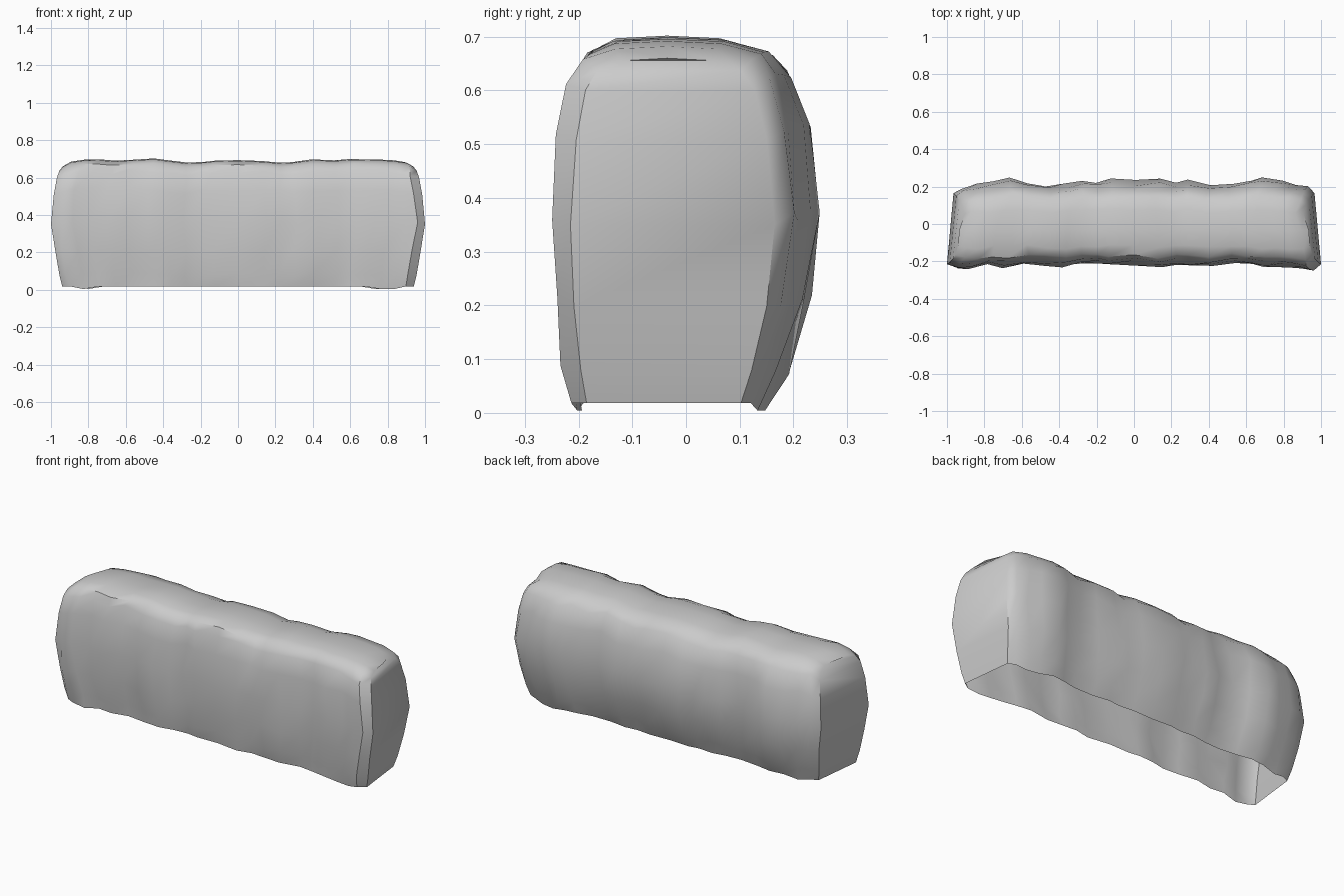
import bpy, bmesh, random

if "Cube" in bpy.data.objects:
    bpy.data.objects.remove(bpy.data.objects["Cube"])

random.seed(4)

# Stations along the length: position, front y, back y, top z
stations = [
    (-1.0, -.215, .165, .66), (-.955, -.24, .195, .685), (-.88, -.235, .215, .695),
    (-.79, -.222, .235, .697), (-.70, -.232, .25, .69), (-.60, -.208, .225, .695),
    (-.48, -.225, .207, .702), (-.38, -.232, .215, .69), (-.29, -.212, .236, .68),
    (-.20, -.207, .225, .683), (-.13, -.218, .24, .69), (0, -.215, .23, .693),
    (.14, -.236, .236, .688), (.23, -.215, .222, .68), (.31, -.222, .234, .682),
    (.42, -.23, .212, .697), (.55, -.207, .213, .692), (.64, -.22, .238, .699),
    (.72, -.235, .25, .697), (.81, -.225, .237, .696), (.89, -.235, .215, .692),
    (.955, -.248, .195, .682), (1.0, -.215, .165, .66),
]
# Half profiles from the base up: height, front width, back width, length
profile = [
    (.025, .86, .62, .94), (.12, .91, .74, .955), (.30, .97, .91, .975),
    (.53, 1.0, 1.0, 1.0), (.77, .95, .91, .985), (.91, .87, .78, .968),
    (.965, .77, .62, .955), (.993, .55, .32, .94),
]


def wobble(a):
    return random.uniform(-a, a)


# Hedge-like block: an open-bottomed shell of lofted cross-sections
bm = bmesh.new()
sections = []
for i, (u, front, back, top) in enumerate(stations):
    end = i in (0, len(stations) - 1)
    sides = []
    for side, width in ((0, front), (1, back)):
        col = []
        for j, row in enumerate(profile):
            x = u * row[3] * (.965 if side else 1.0)
            y = width * row[1 + side]
            z = row[0] * top
            if j == 0:
                z = .004 if .8 < abs(u) < .94 else .018
            elif not end:
                y += wobble(.008)
                x += wobble(.012)
                z += wobble(.012) if j < 6 else 0
            col.append(bm.verts.new((x, y, z)))
        sides.append(col)
    ridge = bm.verts.new((u * .935, -.035, top))
    sections.append(sides[0] + [ridge] + sides[1][::-1])

for a, b in zip(sections, sections[1:]):
    for j in range(len(a) - 1):
        bm.faces.new((a[j], b[j], b[j + 1], a[j + 1]))

# End walls
n = len(profile)
for s in (sections[0], sections[-1]):
    for j in range(n - 1):
        bm.faces.new((s[j], s[j + 1], s[-2 - j], s[-1 - j]))
    bm.faces.new((s[n - 1], s[n], s[n + 1]))

bmesh.ops.recalc_face_normals(bm, faces=bm.faces)
# make sure the shell faces outward
top_face = max(bm.faces, key=lambda f: f.calc_center_median().z)
if top_face.normal.z < 0:
    bmesh.ops.reverse_faces(bm, faces=bm.faces)

mesh = bpy.data.meshes.new("wall_block")
bm.to_mesh(mesh)
bm.free()
block = bpy.data.objects.new("wall_block", mesh)
bpy.context.collection.objects.link(block)
bpy.context.view_layer.objects.active = block
block.select_set(True)
bpy.ops.object.shade_smooth_by_angle(angle=0.75)
